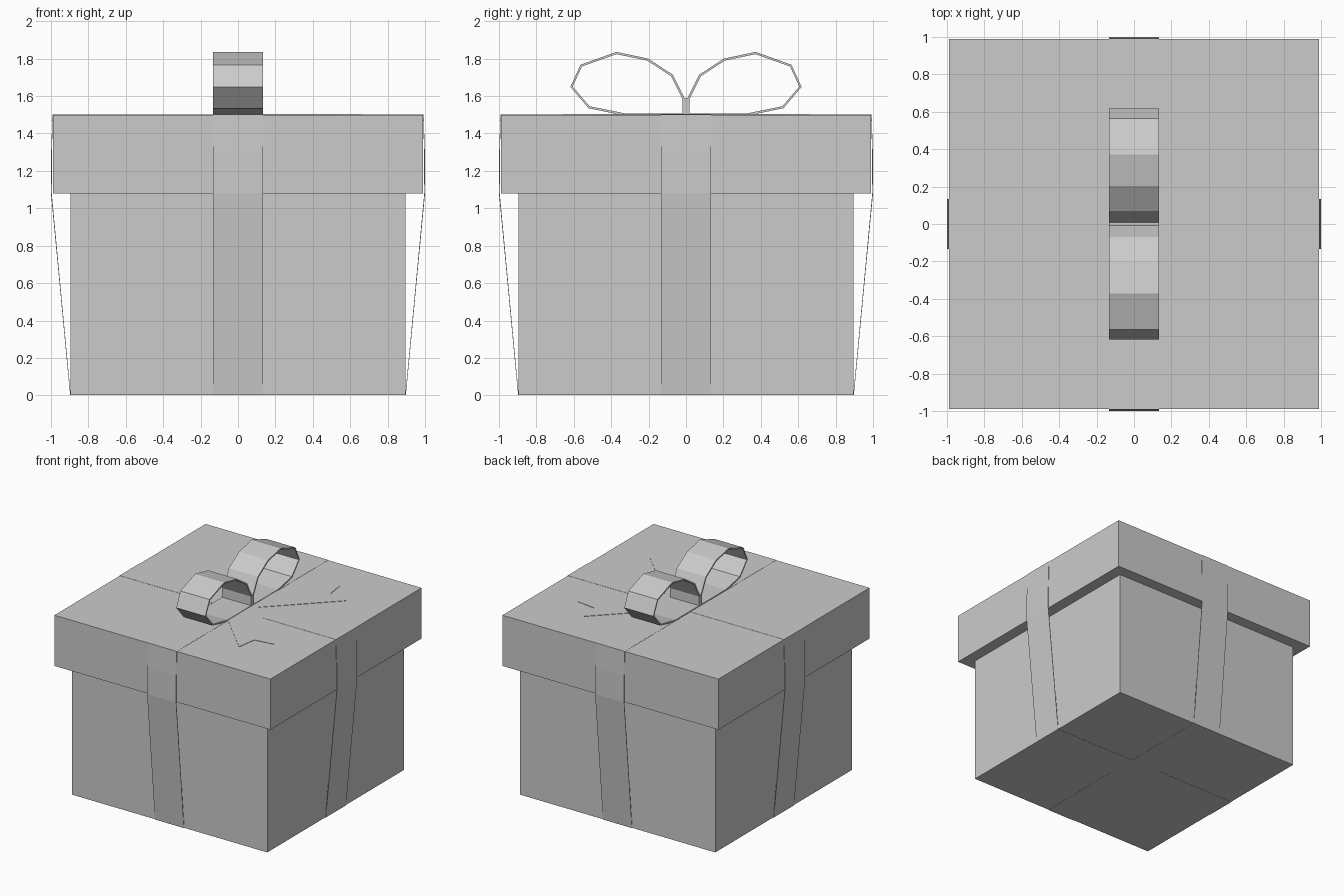
import bpy, bmesh, math
from mathutils import Matrix

cube = bpy.data.objects.get("Cube")
if cube:
    bpy.data.objects.remove(cube, do_unlink=True)

# One plain grey for the whole gift
grey = bpy.data.materials.new("plain_grey")
grey.use_nodes = True
colour = (0.6, 0.6, 0.6, 1)
grey.diffuse_color = colour
grey.node_tree.nodes["Principled BSDF"].inputs["Base Color"].default_value = colour

HALF = 0.133   # half the ribbon width
TOP = 1.5      # top of the lid


def finish(name, bm):
    bmesh.ops.recalc_face_normals(bm, faces=bm.faces)
    mesh = bpy.data.meshes.new(name)
    bm.to_mesh(mesh)
    bm.free()
    mesh.materials.append(grey)
    obj = bpy.data.objects.new(name, mesh)
    bpy.context.collection.objects.link(obj)
    return obj


def box(name, half_x, half_y, low, high):
    bm = bmesh.new()
    size = Matrix.Diagonal((2 * half_x, 2 * half_y, high - low, 1))
    bmesh.ops.create_cube(bm, size=1, matrix=Matrix.Translation((0, 0, (low + high) / 2)) @ size)
    return finish(name, bm)


def ribbon(name, path, thickness, closed=False, turn=0):
    """Sweep a (y, z) path across the ribbon width, then thicken it."""
    bm = bmesh.new()
    rows = [[bm.verts.new((x, y, z)) for x in (-HALF, HALF)] for y, z in path]
    following = rows[1:] + (rows[:1] if closed else [])
    for a, b in zip(rows, following):
        bm.faces.new((a[0], a[1], b[1], b[0]))
    bm.transform(Matrix.Rotation(turn, 4, 'Z'))
    obj = finish(name, bm)
    solid = obj.modifiers.new("thickness", 'SOLIDIFY')
    solid.thickness = thickness
    solid.offset = 0
    return obj


# Box and overhanging lid
box("gift_box", 0.895, 0.895, 0.002, 1.09)
box("lid", 0.99, 0.99, 1.08, TOP)

# Two bands wrapped over the lid and drawn in to the foot of the box
side = [(0.896, 0.002), (0.998, 1.08), (0.997, 1.3), (0.991, TOP)]
wrap = side + [(-y, z) for y, z in reversed(side)]
ribbon("band_front_to_back", wrap, 0.004, closed=True)
ribbon("band_side_to_side", wrap, 0.004, closed=True, turn=math.pi / 2)

# Bow: two faceted open loops joined by an upright knot
loop = [(0.012, 1.585), (0.075, 1.71), (0.205, 1.795), (0.372, 1.83), (0.56, 1.763),
        (0.612, 1.65), (0.518, 1.54), (0.33, 1.502), (0.012, 1.502)]
for label, sign in (("front", -1), ("back", 1)):
    ribbon("bow_loop_" + label, [(sign * y, z) for y, z in loop], 0.012)
box("bow_knot", HALF, 0.018, TOP, 1.59)

# Two flat tails with notched ends lying on the lid
for label, sign in (("front", -1), ("back", 1)):
    bm = bmesh.new()
    outline = [(0, -HALF), (0.8, -HALF), (0.7, 0), (0.8, HALF), (0, HALF)]
    bm.faces.new([bm.verts.new((x, y, TOP + 0.001)) for x, y in outline])
    bm.transform(Matrix.Rotation(sign * math.pi / 4, 4, 'Z'))
    tail = finish("bow_tail_" + label, bm)
    tail.modifiers.new("thickness", 'SOLIDIFY').thickness = 0.003
